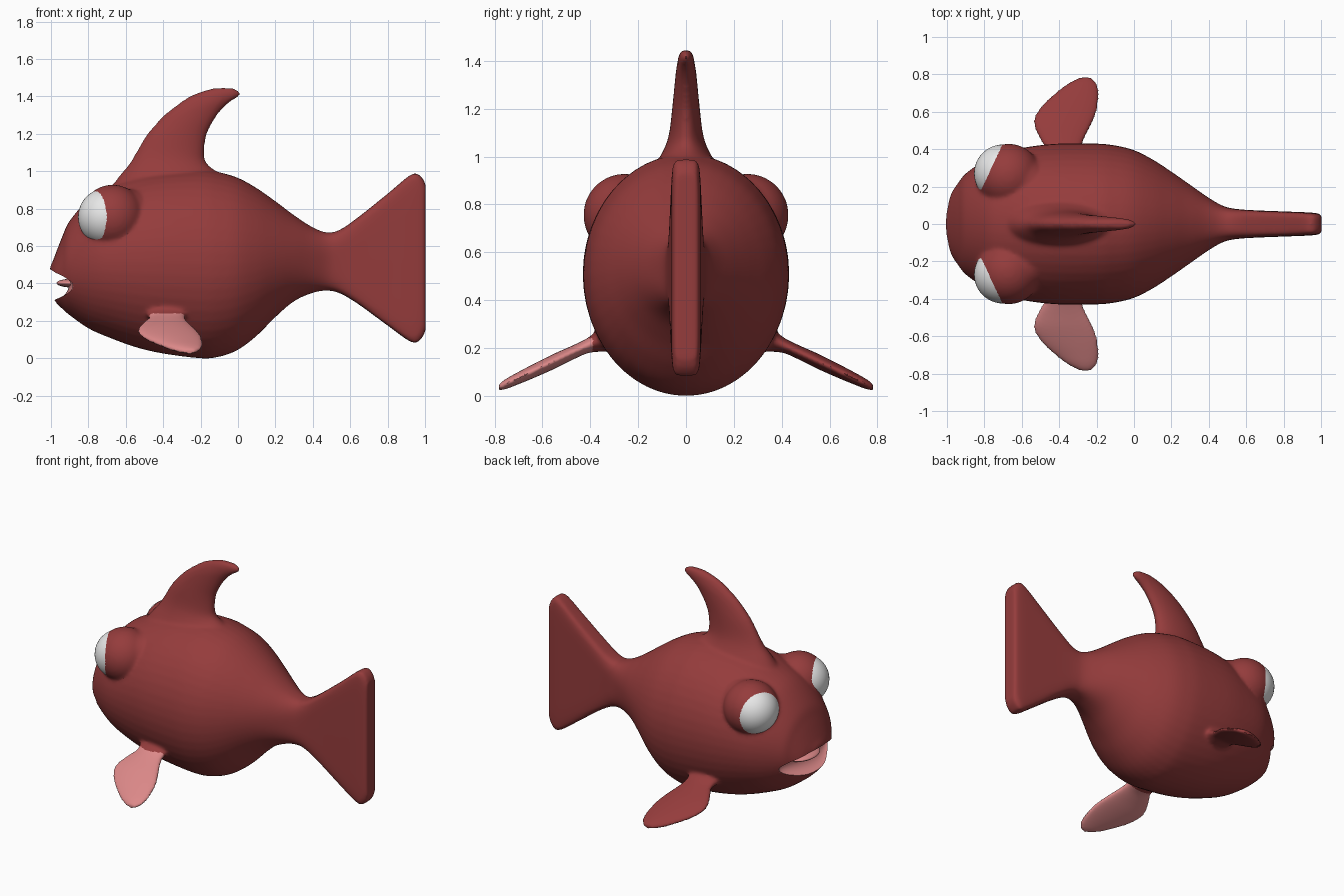
import bpy, bmesh
from math import cos, sin, pi, copysign
from mathutils import Matrix, Vector

cube = bpy.data.objects.get("Cube")
if cube:
    bpy.data.objects.remove(cube)


def material(name, colour):
    m = bpy.data.materials.new(name)
    m.use_nodes = True
    m.diffuse_color = (*colour, 1)
    m.node_tree.nodes["Principled BSDF"].inputs["Base Color"].default_value = (*colour, 1)
    return m


red = material("deep red", (0.30, 0.045, 0.045))
pink = material("soft pink", (0.72, 0.25, 0.25))
white = material("eye white", (0.8, 0.8, 0.8))


def make_object(name, bm, *mats):
    bmesh.ops.recalc_face_normals(bm, faces=bm.faces)
    mesh = bpy.data.meshes.new(name)
    bm.to_mesh(mesh)
    bm.free()
    for m in mats:
        mesh.materials.append(m)
    ob = bpy.data.objects.new(name, mesh)
    bpy.context.collection.objects.link(ob)
    return ob


def activate(ob):
    bpy.ops.object.select_all(action='DESELECT')
    ob.select_set(True)
    bpy.context.view_layer.objects.active = ob


def spline(stations, steps=5):
    """Smooth the stations with a Catmull-Rom curve."""
    p = [Vector(s) for s in stations]
    p = [p[0]] + p + [p[-1]]
    out = []
    for a, b, c, d in zip(p, p[1:], p[2:], p[3:]):
        for i in range(steps):
            t = i / steps
            out.append(b + (c - a) * t / 2 + (a * 2 - b * 5 + c * 4 - d) * t * t / 2
                       + (b * 3 - a - c * 3 + d) * t ** 3 / 2)
    return out + [p[-1]]


def loft(bm, stations, place, sides=48):
    """Stations are (along, low, high, half thickness, squareness)."""
    rings = []
    for along, low, high, half, power in spline(stations):
        ring = []
        for i in range(sides):
            a = 2 * pi * i / sides
            u = copysign(abs(cos(a)) ** (2 / power), cos(a))
            v = copysign(abs(sin(a)) ** (2 / power), sin(a))
            ring.append(bm.verts.new(place(along, (low + high) / 2 + u * (high - low) / 2, v * half)))
        rings.append(ring)
    for r, s in zip(rings, rings[1:]):
        for i in range(sides):
            j = (i + 1) % sides
            bm.faces.new((r[i], r[j], s[j], s[i]))
    bm.faces.new(rings[0])
    bm.faces.new(rings[-1])


def ball(bm, centre, radii):
    m = Matrix.Translation(centre) @ Matrix.Diagonal((*radii, 1))
    return bmesh.ops.create_uvsphere(bm, u_segments=48, v_segments=24, radius=1, matrix=m)["verts"]


# Body and tail, lofted from nose to tail end
bm = bmesh.new()
loft(bm, [(-1.005, .42, .49, .05, 2), (-.99, .34, .52, .13, 2), (-.975, .3, .56, .17, 2),
          (-.94, .265, .65, .22, 2), (-.9, .23, .735, .27, 2), (-.8, .16, .85, .34, 2),
          (-.7, .115, .91, .385, 2), (-.55, .06, .97, .415, 2), (-.4, .025, 1, .43, 2),
          (-.2, .0, 1.01, .43, 2), (-.1, .008, .995, .42, 2), (0, .045, .965, .395, 2),
          (.1, .12, .91, .345, 2), (.2, .22, .84, .28, 2), (.3, .305, .765, .21, 2.1),
          (.4, .35, .7, .14, 2.4), (.48, .362, .672, .095, 3), (.55, .345, .69, .08, 4),
          (.65, .285, .76, .073, 6), (.8, .175, .88, .067, 8), (.93, .085, .985, .062, 8),
          (.98, .105, .97, .057, 8), (1.003, .15, .93, .05, 8)],
     lambda t, a, b: (t, b, a))

# Dorsal fin
loft(bm, [(1.445, -.13, -.02, .018, 2), (1.425, -.2, .01, .03, 2), (1.4, -.26, .005, .035, 2),
          (1.36, -.32, -.055, .042, 2), (1.3, -.395, -.11, .048, 2), (1.2, -.485, -.165, .058, 2),
          (1.1, -.545, -.18, .07, 2), (1.04, -.58, -.165, .088, 2), (.98, -.63, -.09, .12, 2),
          (.9, -.69, .0, .17, 2)],
     lambda t, a, b: (a, b, t))

# Pectoral fins, flared where they meet the body
for side in (-1, 1):
    loft(bm, [(.3, -.5, -.26, .075, 2), (.36, -.485, -.28, .05, 2), (.41, -.48, -.28, .032, 2),
              (.47, -.515, -.255, .03, 2), (.55, -.54, -.215, .032, 2), (.63, -.5, -.19, .03, 2),
              (.7, -.425, -.185, .026, 2), (.75, -.36, -.195, .022, 2), (.785, -.29, -.225, .014, 2)],
         lambda t, a, b: (a, side * t, .215 - .47 * (t - .4) + b))

# Eye sockets: a bulge around each eye and a ridge running back
EYE = Vector((-.70, .27, .755))
for side in (-1, 1):
    mirror = Vector((1, side, 1))
    look = Vector((-.9, .42, 0))
    ball(bm, (EYE - look * .033) * mirror, (.173, .173, .173))
    ball(bm, (EYE - look * .12) * mirror, (.15, .14, .15))

# Fuse everything into one smooth skin
body = make_object("body", bm, red, pink)
activate(body)
fuse = body.modifiers.new("fuse", 'REMESH')
fuse.mode = 'VOXEL'
fuse.voxel_size = 0.011
soften = body.modifiers.new("soften", 'SMOOTH')
soften.factor = 0.5
soften.iterations = 10
for name in ("fuse", "soften"):
    bpy.ops.object.modifier_apply(modifier=name)

# Mouth, carved with a flattened ball bent around the snout
MOUTH, SIZE, BEND = Vector((-1, 0, .393)), Vector((.095, .27, .083)), 1.4
bm = bmesh.new()
for v in ball(bm, MOUTH, SIZE):
    v.co.x += BEND * v.co.y ** 2
cutter = make_object("mouth_cutter", bm, pink)
cutter.hide_render = True
carve = body.modifiers.new("carve", 'BOOLEAN')
carve.operation = 'DIFFERENCE'
carve.solver = 'EXACT'
carve.object = cutter
activate(body)
bpy.ops.object.modifier_apply(modifier="carve")
bpy.data.objects.remove(cutter)

# Pink for the mouth lining and the right pectoral fin
for f in body.data.polygons:
    c = f.center
    d = c - MOUTH
    d.x -= BEND * c.y ** 2
    lining = sum((d[i] / SIZE[i]) ** 2 for i in range(3)) < 1.01
    fin = c.y < -.39 and c.z < .24
    f.material_index = 1 if lining or fin else 0
bpy.ops.object.shade_smooth_by_angle(angle=.7)

# Eyes
for side, name in ((-1, "eye_near"), (1, "eye_far")):
    bm = bmesh.new()
    ball(bm, EYE * Vector((1, side, 1)), (.155, .155, .155))
    activate(make_object(name, bm, white))
    bpy.ops.object.shade_smooth()

# Tongue
bm = bmesh.new()
ball(bm, (-.88, 0, .402), (.09, .13, .024))
activate(make_object("tongue", bm, pink))
bpy.ops.object.shade_smooth()
